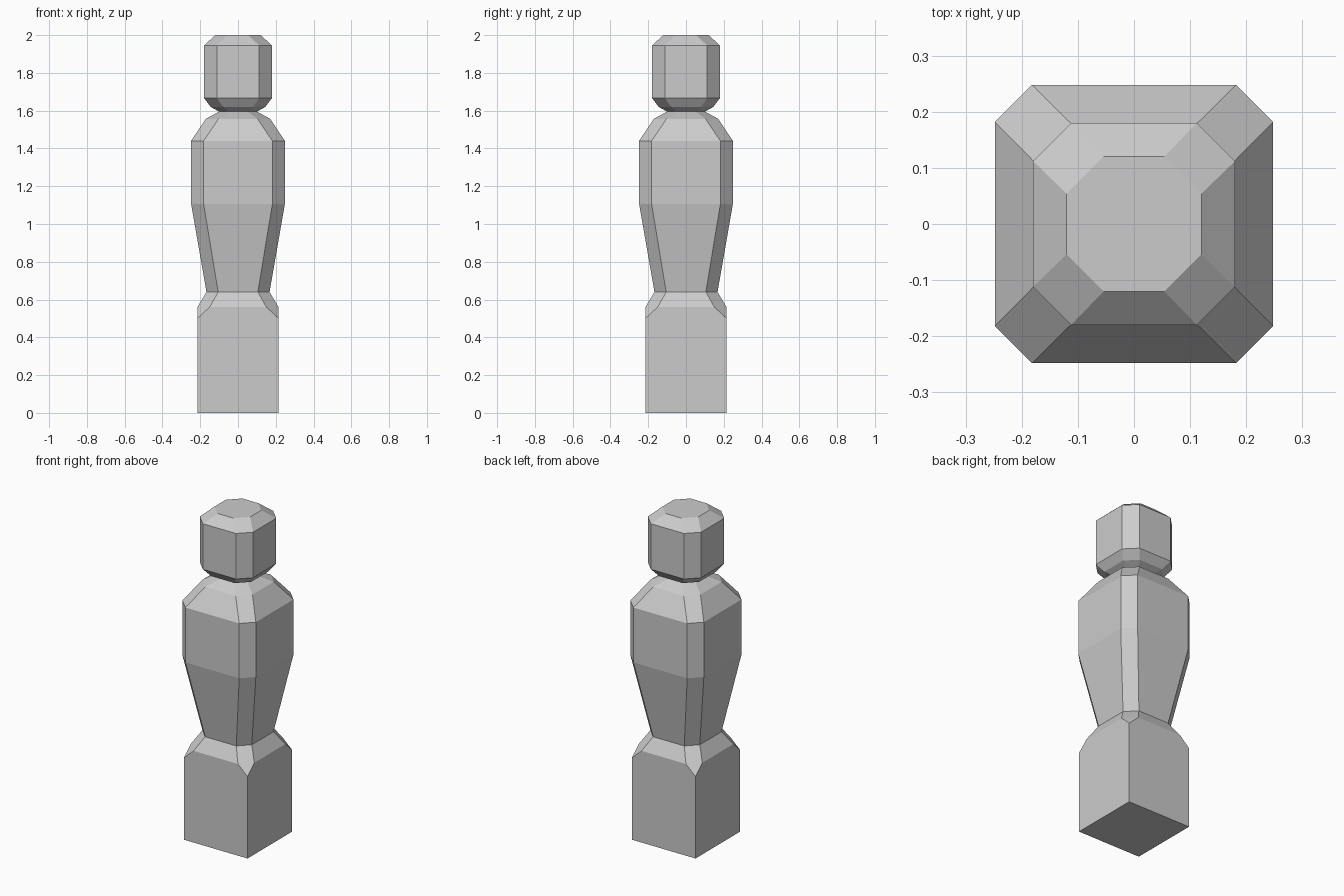
import bpy, bmesh, math

if "Cube" in bpy.data.objects:
    bpy.data.objects.remove(bpy.data.objects["Cube"])


def stacked_part(name, rings, cap_bottom=False, cap_top=False):
    """Loft chamfered squares; each ring is (z, half width, half flat side)."""
    bm = bmesh.new()
    loops = []
    for z, h, c in rings:
        pts = [(h, -c), (h, c), (c, h), (-c, h), (-h, c), (-h, -c), (-c, -h), (c, -h)]
        loops.append([bm.verts.new((x, y, z)) for x, y in pts])
    for a, b in zip(loops, loops[1:]):
        for i in range(8):
            j = (i + 1) % 8
            bm.faces.new((a[i], a[j], b[j], b[i]))
    if cap_bottom:
        bm.faces.new(loops[0][::-1])
    if cap_top:
        bm.faces.new(loops[-1])
    # Square rings collapse to four corners, then coplanar faces join
    bmesh.ops.remove_doubles(bm, verts=bm.verts[:], dist=0.0005)
    bmesh.ops.dissolve_limit(bm, angle_limit=math.radians(0.5),
                             verts=bm.verts[:], edges=bm.edges[:])
    bmesh.ops.recalc_face_normals(bm, faces=bm.faces[:])
    if max(bm.faces, key=lambda f: abs(f.normal.x)).normal.x * \
            max(bm.faces, key=lambda f: abs(f.normal.x)).calc_center_median().x < 0:
        bmesh.ops.reverse_faces(bm, faces=bm.faces[:])
    mesh = bpy.data.meshes.new(name)
    bm.to_mesh(mesh)
    bm.free()
    obj = bpy.data.objects.new(name, mesh)
    bpy.context.collection.objects.link(obj)
    return obj


# Square base with clipped upper corners
stacked_part("base", [(0, .215, .215), (.50, .215, .215),
                      (.56, .215, .15), (.64, .167, .105)], cap_bottom=True)

# Tapered torso with sloping shoulders
stacked_part("torso", [(.64, .167, .105), (1.105, .248, .182), (1.44, .248, .182),
                       (1.557, .17, .103), (1.595, .10, .05)])

# Chamfered head with a flat crown
stacked_part("head", [(1.595, .10, .05), (1.62, .145, .08), (1.667, .18, .112),
                      (1.945, .18, .112), (2.0, .12, .054)], cap_top=True)
